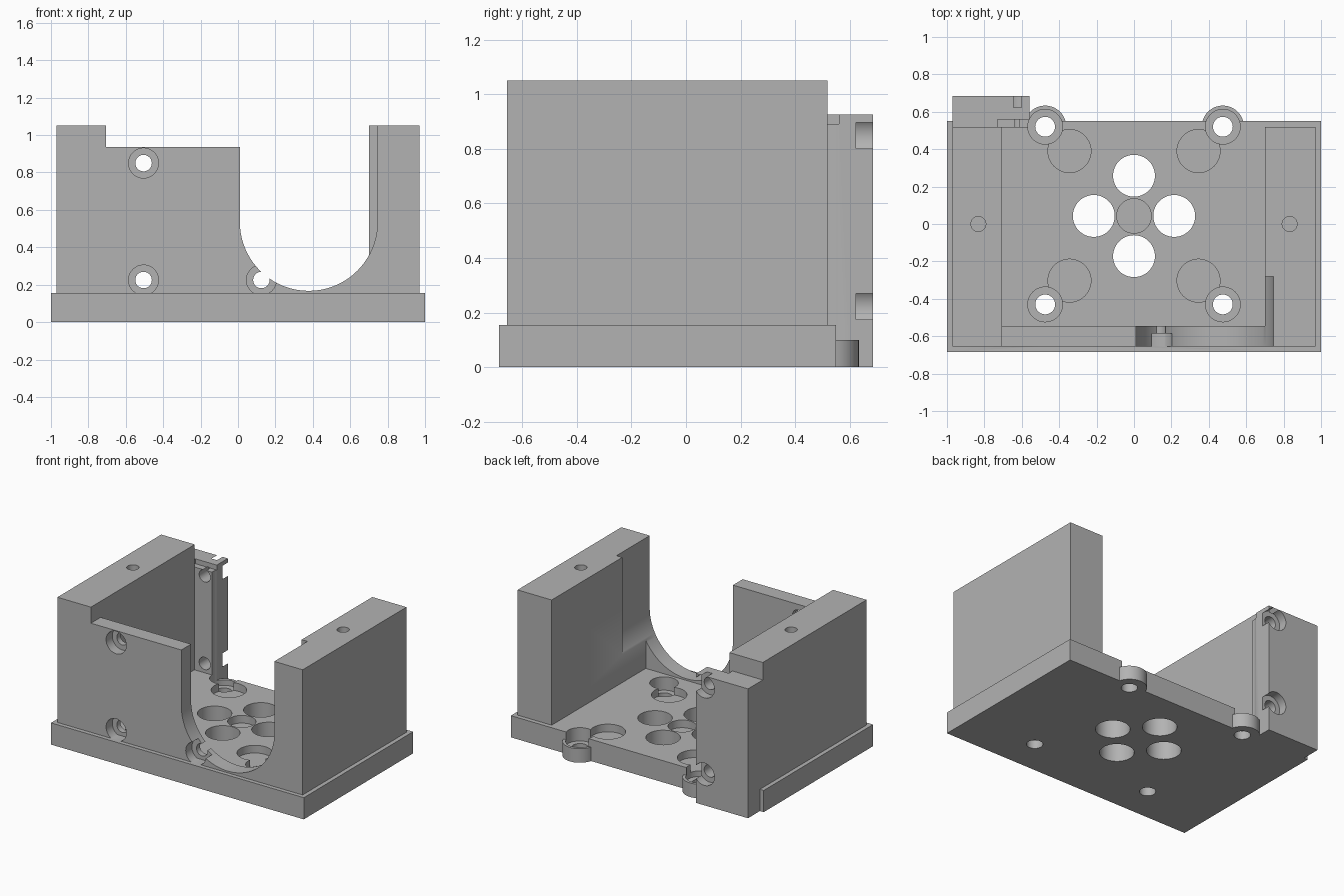
import bpy, math
from mathutils import Matrix

if "Cube" in bpy.data.objects:
    bpy.data.objects.remove(bpy.data.objects["Cube"])

grey = bpy.data.materials.new("grey_plastic")
grey.diffuse_color = (0.45, 0.45, 0.45, 1)
grey.use_nodes = True
grey.node_tree.nodes["Principled BSDF"].inputs["Base Color"].default_value = grey.diffuse_color


def prism(name, pts, lo, hi, axis="Z"):
    """Extrude a closed 2D profile: (x, y) along z, or (x, z) along y."""
    n = len(pts)
    if axis == "Z":
        verts = [(a, b, t) for t in (lo, hi) for a, b in pts]
    else:
        verts = [(a, t, b) for t in (hi, lo) for a, b in pts]
    faces = [tuple(reversed(range(n))), tuple(range(n, 2 * n))]
    faces += [(i, (i + 1) % n, n + (i + 1) % n, n + i) for i in range(n)]
    me = bpy.data.meshes.new(name)
    me.from_pydata(verts, [], faces)
    me.materials.append(grey)
    ob = bpy.data.objects.new(name, me)
    bpy.context.collection.objects.link(ob)
    return ob


def box(name, x0, x1, y0, y1, z0, z1):
    return prism(name, [(x0, y0), (x1, y0), (x1, y1), (x0, y1)], z0, z1)


def cyl(name, a, b, r, lo, hi, axis="Z", n=48):
    pts = [(a + r * math.cos(2 * math.pi * i / n), b + r * math.sin(2 * math.pi * i / n))
           for i in range(n)]
    return prism(name, pts, lo, hi, axis)


def combine(ob, others, op):
    """Apply a boolean with each helper, then remove the helper."""
    bpy.context.view_layer.objects.active = ob
    for o in others:
        m = ob.modifiers.new("bool", "BOOLEAN")
        m.operation, m.solver, m.object = op, "EXACT", o
        bpy.ops.object.modifier_apply(modifier=m.name)
        bpy.data.objects.remove(o)


# base plate with two round ears at the back
FLOOR = 0.155
base = box("motor_mount", -1, 1, -0.685, 0.55, 0, FLOOR)
combine(base, [cyl("ear", s * 0.475, 0.52, 0.113, 0, 0.1) for s in (-1, 1)], "UNION")

# base holes: screws with counterbores, round pockets, vents
cuts = []
for s in (-1, 1):
    for y in (0.52, -0.43):
        cuts.append(cyl("counterbore", s * 0.475, y, 0.093, 0.06, 0.3))
        cuts.append(cyl("screw_hole", s * 0.475, y, 0.053, -0.1, 0.3))
    for y in (0.39, -0.303):
        cuts.append(cyl("pocket", s * 0.345, y, 0.115, 0.1, 0.3))
    cuts.append(cyl("vent", s * 0.215, 0.043, 0.112, -0.1, 0.3))
    cuts.append(cyl("vent", 0, 0.043 + s * 0.215, 0.112, -0.1, 0.3))
cuts.append(cyl("centre_pocket", 0, 0.043, 0.092, 0.1, 0.3))
combine(base, cuts, "DIFFERENCE")

# U-shaped wall block: left, front and right walls in one plan profile
walls = prism("walls", [(-0.97, -0.655), (0.97, -0.655), (0.97, 0.518), (0.7, 0.518),
                        (0.7, -0.545), (-0.705, -0.545), (-0.705, 0.518), (-0.97, 0.518)],
              FLOOR, 1.05)

# front wall: lowered top edge and round-bottomed opening
cx, cz, r = 0.378, 0.535, 0.368
arc = [(cx - r * math.cos(math.pi * i / 40), cz - r * math.sin(math.pi * i / 40))
       for i in range(41)]
opening = arc + [(cx + r, 1.3), (cx - r, 1.3)]
cuts = [box("lowered_edge", -0.705, 0.2, -0.8, -0.4, 0.935, 1.3),
        prism("opening", opening, -0.8, -0.28, "Y")]
# front screw holes
for x, z in ((-0.505, 0.85), (-0.505, 0.225), (0.125, 0.225)):
    cuts.append(cyl("counterbore", x, z, 0.08, -0.8, -0.585, "Y"))
    cuts.append(cyl("screw_hole", x, z, 0.044, -0.8, -0.5, "Y"))
# blind holes on top of the side walls
for s in (-1, 1):
    cuts.append(cyl("top_hole", s * 0.832, 0, 0.04, 0.85, 1.3))
combine(walls, cuts, "DIFFERENCE")

# rear tab with notch and two screw holes counterbored from behind
tab = box("rear_tab", -0.97, -0.56, 0.515, 0.685, 0, 0.925)
cuts = [box("notch", -0.73, -0.4, 0.4, 0.56, 0.89, 1.2),
        cyl("screw_clearance", -0.475, 0.52, 0.093, 0.06, 1.2)]
for z in (0.848, 0.222):
    cuts.append(cyl("counterbore", -0.624, z, 0.08, 0.623, 0.8, "Y"))
    cuts.append(cyl("screw_hole", -0.624, z, 0.044, 0.4, 0.8, "Y"))
combine(tab, cuts, "DIFFERENCE")

# join everything into one solid
combine(base, [walls, tab], "UNION")
bpy.ops.object.select_all(action="DESELECT")
base.select_set(True)
bpy.context.view_layer.objects.active = base
bpy.ops.object.shade_smooth_by_angle(angle=math.radians(30))
